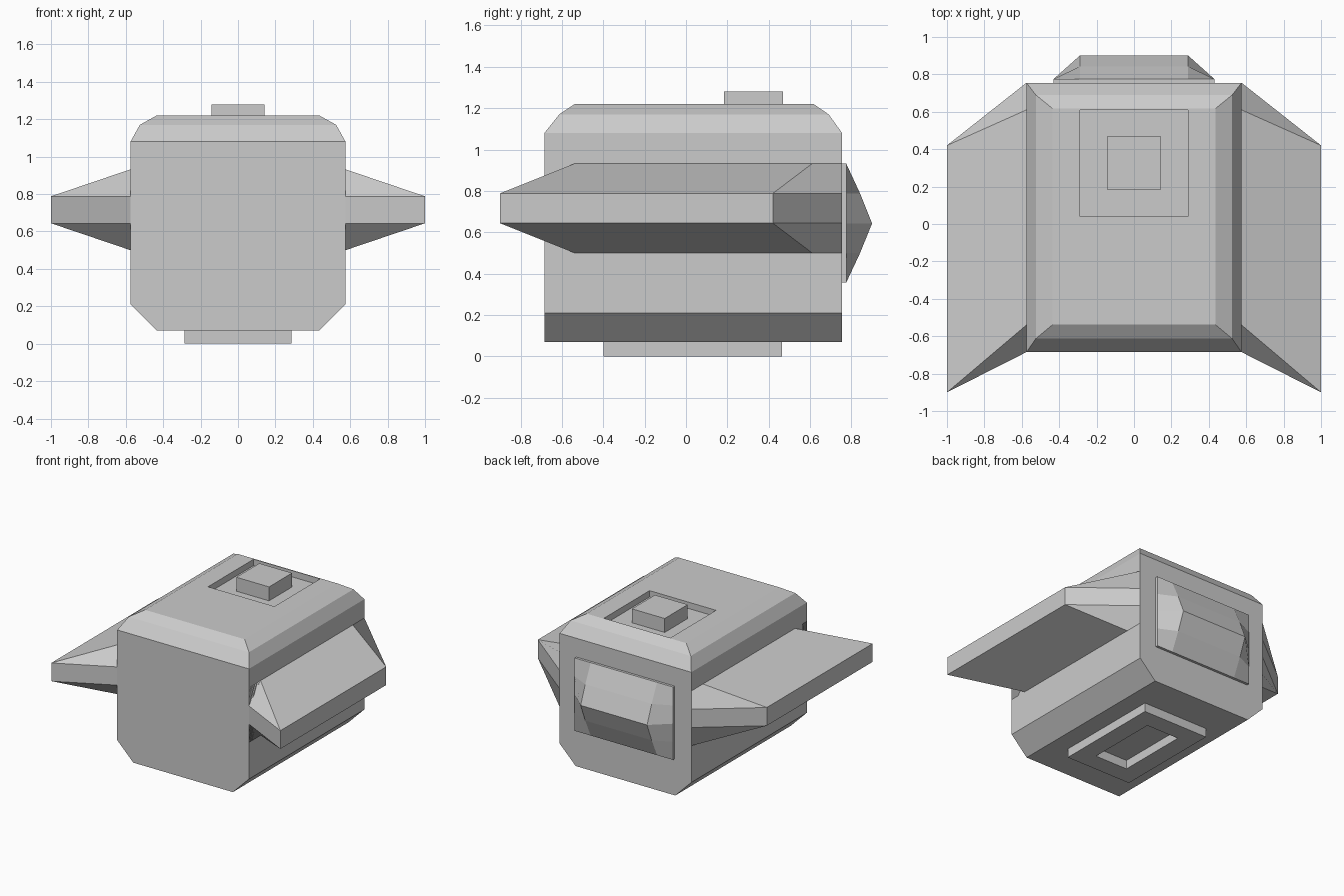
import bpy
import bmesh

cube = bpy.data.objects.get("Cube")
if cube:
    bpy.data.objects.remove(cube, do_unlink=True)


def finish(name, bm):
    bmesh.ops.recalc_face_normals(bm, faces=bm.faces)
    mesh = bpy.data.meshes.new(name)
    bm.to_mesh(mesh)
    bm.free()
    obj = bpy.data.objects.new(name, mesh)
    bpy.context.collection.objects.link(obj)
    return obj


def stacked(name, levels, cap_start=True, cap_end=True):
    """Skin rectangles given as (half width, front y, back y, z)."""
    bm = bmesh.new()
    loops = [[bm.verts.new(p) for p in
              ((-w, f, z), (w, f, z), (w, b, z), (-w, b, z))]
             for w, f, b, z in levels]
    for lo, hi in zip(loops, loops[1:]):
        for i in range(4):
            j = (i + 1) % 4
            bm.faces.new((lo[i], lo[j], hi[j], hi[i]))
    if cap_start:
        bm.faces.new(loops[0])
    if cap_end:
        bm.faces.new(loops[-1])
    return finish(name, bm)


# Main hull: keel chamfers, stepped roof bevel and a sunken roof panel
FRONT, BACK, SIDE = -0.685, 0.755, 0.575
stacked("hull", [
    (0.435, FRONT, BACK, 0.07),
    (SIDE, FRONT, BACK, 0.21),
    (SIDE, FRONT, BACK, 1.08),
    (0.525, -0.613, 0.69, 1.17),
    (0.435, -0.538, 0.617, 1.22),
    (0.29, 0.04, 0.61, 1.22),
    (0.29, 0.04, 0.61, 1.17),
])

# Raised block in the roof panel
stacked("roof_block", [(0.143, 0.183, 0.47, 1.17), (0.143, 0.183, 0.47, 1.28)])

# Hollow frame under the hull
stacked("base_frame", [
    (0.287, -0.4, 0.465, 0.07),
    (0.287, -0.4, 0.465, 0),
    (0.143, -0.255, 0.32, 0),
    (0.143, -0.255, 0.32, 0.07),
], cap_start=False, cap_end=False)


# Swept side wings with folded corner faces
def wing(name, side):
    bm = bmesh.new()
    mid = 0.716
    tip, inner, corner, edge = {}, {}, {}, {}
    for end, root_y, inset_y, tip_y in ((0, FRONT, -0.54, -0.9),
                                        (1, BACK, 0.61, 0.42)):
        for s in (-1, 1):
            def vert(x, y, dz):
                return bm.verts.new((side * x, y, mid + s * dz))
            k = (end, s)
            tip[k] = vert(1, tip_y, 0.072)
            inner[k] = vert(SIDE, inset_y, 0.216)
            corner[k] = vert(SIDE, root_y, 0.216)
            edge[k] = vert(SIDE, root_y, 0.072)
            bm.faces.new((tip[k], inner[k], corner[k], edge[k]))
    for s in (-1, 1):
        bm.faces.new((tip[0, s], tip[1, s], inner[1, s], inner[0, s]))
    for e in (0, 1):
        bm.faces.new((tip[e, 1], tip[e, -1], edge[e, -1], edge[e, 1]))
    bm.faces.new((tip[0, 1], tip[1, 1], tip[1, -1], tip[0, -1]))
    root = []
    for e, s in ((0, 1), (1, 1), (1, -1), (0, -1)):
        trio = [edge[e, s], corner[e, s], inner[e, s]]
        root += trio if e == (s < 0) else trio[::-1]
    bm.faces.new(root)
    return finish(name, bm)


wing("left_wing", 1)
wing("right_wing", -1)

# Faceted rear pod on a thin plate
bm = bmesh.new()
xs = (-0.43, -0.29, 0.29, 0.43)
rows = ((0.357, 0.775), (0.5, 0.842), (0.643, 0.9), (0.787, 0.842), (0.932, 0.775))
grid = [[bm.verts.new((x, y if abs(x) < 0.4 else 0.775, z)) for x in xs]
        for z, y in rows]
for lo, hi in zip(grid, grid[1:]):
    for i in range(3):
        bm.faces.new((lo[i], lo[i + 1], hi[i + 1], hi[i]))
rim = [e for e in bm.edges if e.is_boundary]
ext = bmesh.ops.extrude_edge_only(bm, edges=rim)
for v in ext["geom"]:
    if isinstance(v, bmesh.types.BMVert):
        v.co.y = BACK
finish("rear_pod", bm)
